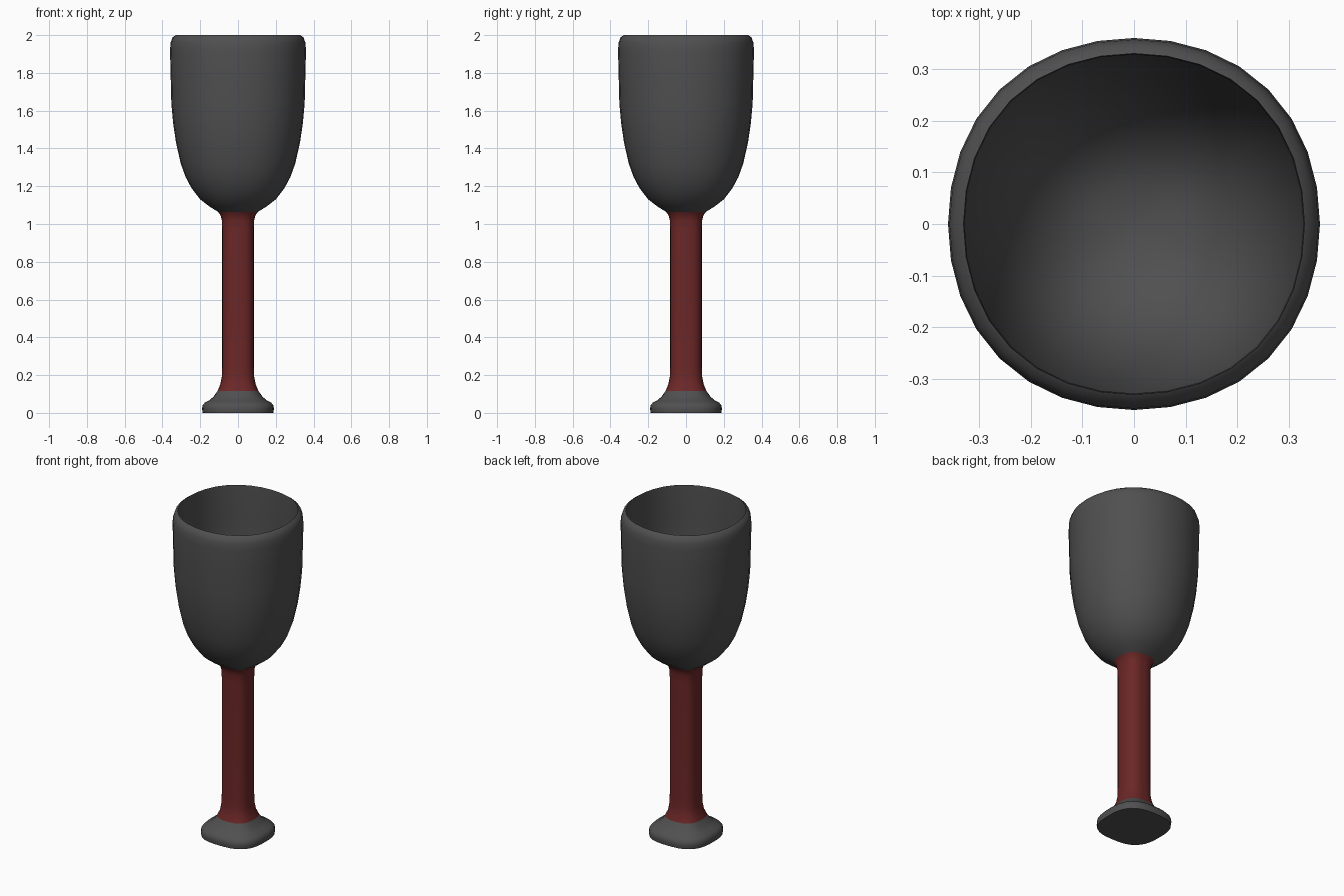
import bpy, bmesh
from math import cos, sin, pi

if "Cube" in bpy.data.objects:
    bpy.data.objects.remove(bpy.data.objects["Cube"])

SEGMENTS = 32


def material(name, rgb):
    mat = bpy.data.materials.new(name)
    mat.diffuse_color = (*rgb, 1)
    mat.use_nodes = True
    mat.node_tree.nodes["Principled BSDF"].inputs["Base Color"].default_value = mat.diffuse_color
    return mat


def lathe(name, profile, mat):
    """Spin (axis radius, corner bulge, z) rings; the bulge makes them slightly square."""
    bm = bmesh.new()
    rings = []
    for r, bulge, z in profile:
        if r == 0:
            rings.append([bm.verts.new((0, 0, z))] * SEGMENTS)
            continue
        ring = []
        for i in range(SEGMENTS):
            a = 2 * pi * i / SEGMENTS
            rad = r + bulge * (1 - cos(4 * a)) / 2
            ring.append(bm.verts.new((rad * cos(a), rad * sin(a), z)))
        rings.append(ring)
    for low, high in zip(rings, rings[1:]):
        for i in range(SEGMENTS):
            j = (i + 1) % SEGMENTS
            corners = list(dict.fromkeys((low[i], low[j], high[j], high[i])))
            bm.faces.new(corners)
    mesh = bpy.data.meshes.new(name)
    bm.to_mesh(mesh)
    bm.free()
    obj = bpy.data.objects.new(name, mesh)
    bpy.context.collection.objects.link(obj)
    mesh.materials.append(mat)
    bpy.ops.object.select_all(action='DESELECT')
    obj.select_set(True)
    bpy.context.view_layer.objects.active = obj
    bpy.ops.object.shade_smooth_by_angle(angle=0.75)
    return obj


grey = material("dark_grey", (0.08, 0.08, 0.08))
red = material("dark_red", (0.15, 0.02, 0.02))

# Foot: rounded square plate flaring into the stem
lathe("foot", [(0, 0, 0), (0.187, 0.02, 0), (0.19, 0.02, 0.02), (0.188, 0.02, 0.04),
               (0.175, 0.018, 0.055), (0.152, 0.015, 0.067), (0.13, 0.012, 0.085),
               (0.108, 0.01, 0.117)], grey)

# Stem
lathe("stem", [(0.108, 0.01, 0.117), (0.094, 0.008, 0.15), (0.086, 0.008, 0.19),
               (0.084, 0.008, 0.25), (0.084, 0.008, 0.97), (0.086, 0.008, 1.02),
               (0.092, 0.008, 1.045), (0.105, 0.008, 1.064)], red)

# Bowl: outer wall, rounded rim, inner wall down to the hollow's floor
outer = [(0.105, 1.064), (0.15, 1.092), (0.2, 1.13), (0.246, 1.19), (0.278, 1.25),
         (0.303, 1.32), (0.328, 1.43), (0.343, 1.53), (0.353, 1.64), (0.357, 1.8),
         (0.36, 1.92), (0.357, 1.96), (0.347, 1.988), (0.33, 2.0)]
inner = [(0.328, 1.97), (0.328, 1.8), (0.323, 1.64), (0.3, 1.45), (0.265, 1.31),
         (0.215, 1.21), (0.15, 1.14), (0.08, 1.105), (0, 1.095)]
lathe("bowl", [(r, 0.008, z) for r, z in outer + inner], grey)
